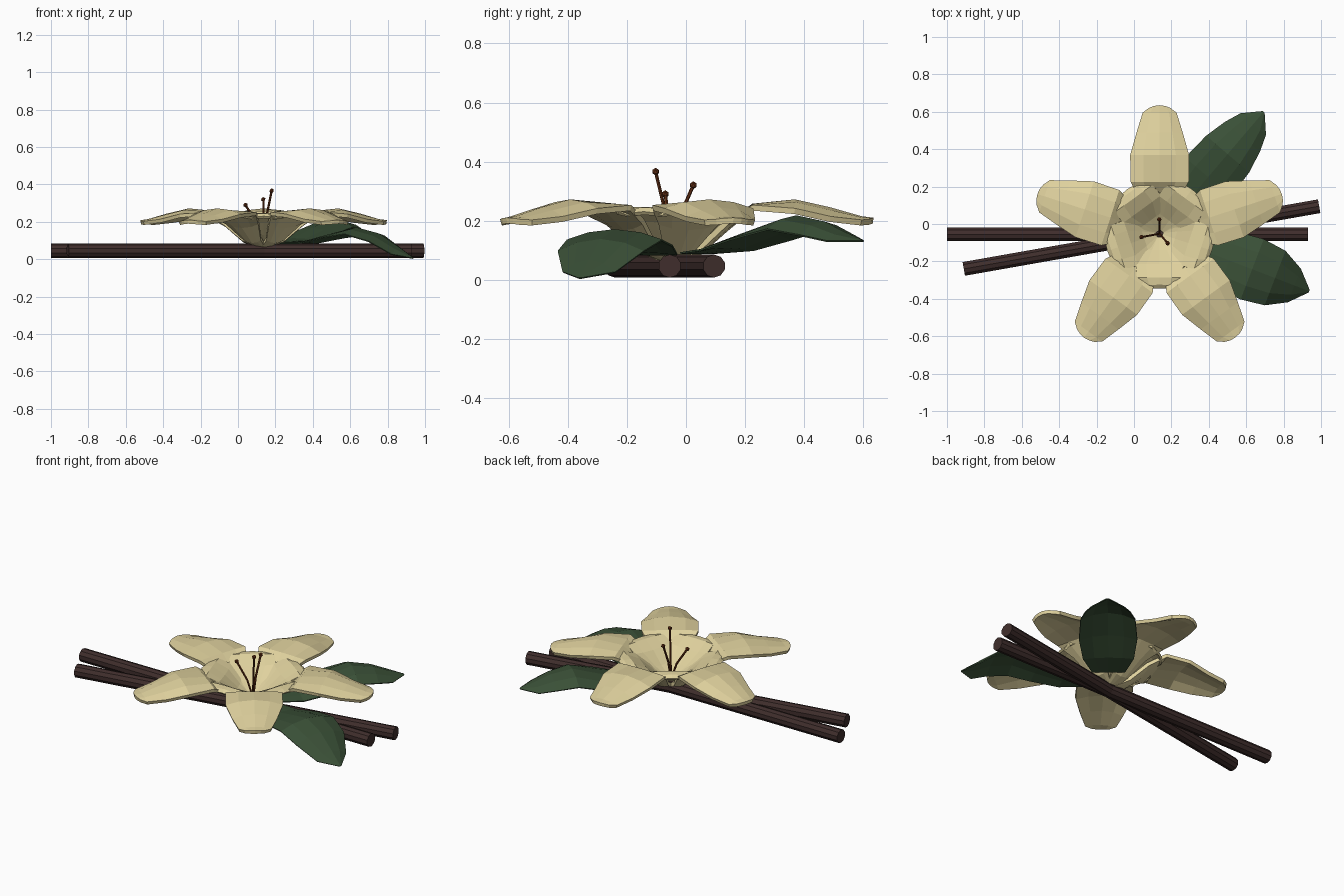
import bpy, bmesh, math
from mathutils import Vector, Matrix

if "Cube" in bpy.data.objects:
    bpy.data.objects.remove(bpy.data.objects["Cube"])

CENTRE = Vector((0.137, -0.052, 0))


def material(name, rgb):
    m = bpy.data.materials.new(name)
    m.diffuse_color = (*rgb, 1)
    m.use_nodes = True
    m.node_tree.nodes["Principled BSDF"].inputs["Base Color"].default_value = m.diffuse_color
    return m


CREAM = material("cream", (0.74, 0.64, 0.34))
GREEN = material("leaf_green", (0.042, 0.08, 0.038))
BARK = material("bark", (0.05, 0.027, 0.025))
RUST = material("rust", (0.13, 0.03, 0.008))


def add_object(name, bm, mat):
    bmesh.ops.recalc_face_normals(bm, faces=bm.faces)
    me = bpy.data.meshes.new(name)
    bm.to_mesh(me)
    bm.free()
    me.materials.append(mat)
    ob = bpy.data.objects.new(name, me)
    bpy.context.collection.objects.link(ob)
    return ob


def blade(name, rows, angle, mat, thick):
    """Petal or leaf: rows of (distance, height, half width, edge lift, edge pull-back)."""
    bm = bmesh.new()
    rot = Matrix.Rotation(math.radians(angle), 3, 'Z')
    grid = []
    for r, z, w, lift, back in rows:
        line = []
        for t in (-1, -0.55, 0, 0.55, 1):
            p = Vector((r - back * t * t, w * t, z + lift * t * t))
            line.append(bm.verts.new(CENTRE + rot @ p))
        grid.append(line)
    for a, b in zip(grid, grid[1:]):
        for i in range(4):
            bm.faces.new((a[i], a[i + 1], b[i + 1], b[i]))
    bm.normal_update()
    ob = add_object(name, bm, mat)
    mod = ob.modifiers.new("thickness", 'SOLIDIFY')
    mod.thickness = thick
    mod.offset = 0
    return ob


def rod(name, a, b, radius, sides, mat):
    a, b = Vector(a), Vector(b)
    bm = bmesh.new()
    bmesh.ops.create_cone(bm, cap_ends=True, segments=sides, radius1=radius,
                          radius2=radius, depth=(b - a).length)
    rot = (b - a).to_track_quat('Z', 'Y').to_matrix().to_4x4()
    bm.transform(Matrix.Translation((a + b) / 2) @ rot)
    return add_object(name, bm, mat)


# Five long outer petals and five short inner petals
OUTER = [(0.03, 0.075, 0.03, 0.0, 0), (0.10, 0.095, 0.055, 0.015, 0),
         (0.19, 0.175, 0.105, 0.02, 0), (0.28, 0.248, 0.155, -0.005, 0),
         (0.42, 0.262, 0.155, -0.03, 0), (0.54, 0.235, 0.12, -0.03, 0),
         (0.645, 0.205, 0.088, -0.012, 0.0), (0.686, 0.20, 0.055, -0.005, 0.015)]
INNER = [(0.02, 0.095, 0.02, 0.0, 0), (0.09, 0.135, 0.075, 0.015, 0),
         (0.165, 0.20, 0.128, 0.01, 0), (0.235, 0.24, 0.122, -0.005, 0),
         (0.27, 0.238, 0.10, -0.012, 0), (0.29, 0.225, 0.06, -0.01, 0.01)]
for k in range(5):
    blade(f"outer_petal_{k + 1}", OUTER, 90 + 72 * k, CREAM, 0.02)
    blade(f"inner_petal_{k + 1}", INNER, -90 + 72 * k, CREAM, 0.014)

# Two arched leaves under the flower
LEAF_FRONT = [(0.12, 0.085, 0.07, 0, 0), (0.25, 0.095, 0.12, -0.01, 0),
              (0.40, 0.135, 0.16, -0.02, 0), (0.53, 0.168, 0.172, -0.035, 0),
              (0.66, 0.135, 0.155, -0.04, 0), (0.77, 0.065, 0.095, -0.04, 0),
              (0.855, 0.005, 0.006, 0, 0)]
LEAF_BACK = [(0.12, 0.09, 0.09, 0, 0), (0.25, 0.11, 0.14, -0.01, 0),
             (0.40, 0.165, 0.16, -0.03, 0), (0.56, 0.215, 0.15, -0.045, 0),
             (0.68, 0.195, 0.122, -0.045, 0), (0.77, 0.16, 0.088, -0.03, 0),
             (0.855, 0.13, 0.006, 0, 0)]
blade("front_leaf", LEAF_FRONT, -21, GREEN, 0.006)
blade("back_leaf", LEAF_BACK, 49.5, GREEN, 0.006)

# Two crossed sticks
rod("straight_stick", (-1, -0.055, 0.046), (0.93, -0.055, 0.046), 0.039, 10, BARK)
rod("slanted_stick", (-0.91, -0.24, 0.046), (0.99, 0.095, 0.046), 0.039, 10, BARK)

# Three curved stamens with rounded tips
for k, tip in enumerate([(0.04, -0.07, 0.29), (0.135, 0.025, 0.32), (0.18, -0.103, 0.366)]):
    start, end = CENTRE + Vector((0, 0, 0.09)), Vector(tip)
    mid = start.lerp(end, 0.5) + (CENTRE - end) * Vector((0.15, 0.15, 0)).x
    mid.z = (start.z + end.z) / 2
    rod(f"stamen_lower_{k + 1}", start, mid, 0.006, 6, RUST)
    rod(f"stamen_upper_{k + 1}", mid, end, 0.006, 6, RUST)
    bm = bmesh.new()
    bmesh.ops.create_icosphere(bm, subdivisions=1, radius=0.013,
                               matrix=Matrix.Translation(end))
    add_object(f"stamen_tip_{k + 1}", bm, RUST)
